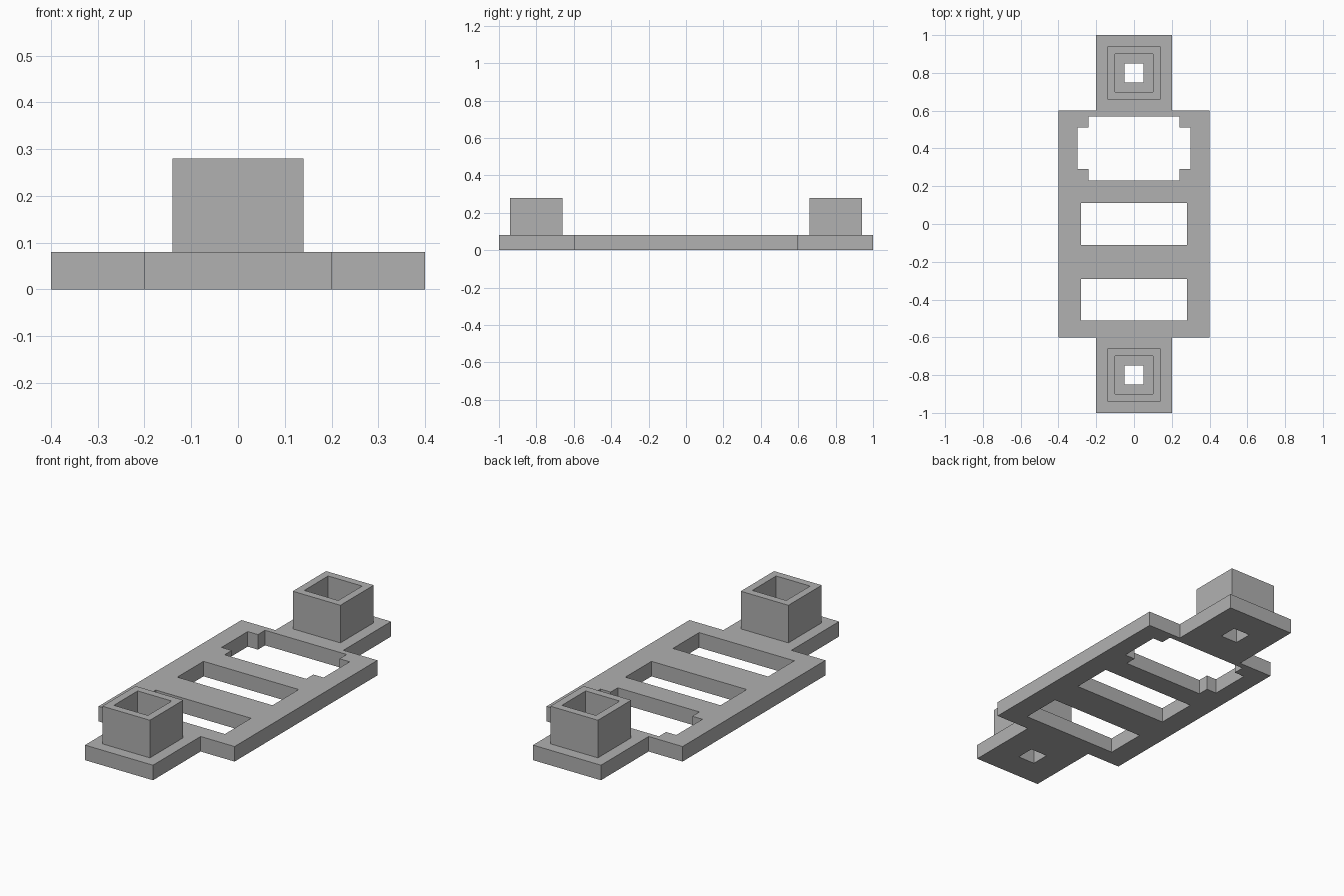
import bpy
import bmesh

cube = bpy.data.objects.get("Cube")
if cube:
    bpy.data.objects.remove(cube, do_unlink=True)

grey = bpy.data.materials.new("plain grey")
grey.use_nodes = True
colour = (0.44, 0.44, 0.44, 1)
grey.diffuse_color = colour
grey.node_tree.nodes["Principled BSDF"].inputs["Base Color"].default_value = colour

PLATE = 0.08   # plate thickness
TOP = 0.28     # socket rim height
SOCKET_Y = 0.8


def rect(half_x, y, half_y):
    return [(-half_x, y - half_y), (half_x, y - half_y),
            (half_x, y + half_y), (-half_x, y + half_y)]


def mirror_x(right_side):
    """Close a right-hand outline, listed from front to back, with its mirror."""
    return right_side + [(-x, y) for x, y in reversed(right_side)]


def extruded(name, loops, z0, z1):
    """Fill an outline with its holes and extrude it upwards."""
    bm = bmesh.new()
    for loop in loops:
        verts = [bm.verts.new((x, y, z0)) for x, y in loop]
        for a, b in zip(verts, verts[1:] + verts[:1]):
            bm.edges.new((a, b))
    bmesh.ops.triangle_fill(bm, edges=bm.edges[:], use_beauty=True, normal=(0, 0, 1))
    ext = bmesh.ops.extrude_face_region(bm, geom=bm.faces[:], use_keep_orig=True)
    moved = [g for g in ext["geom"] if isinstance(g, bmesh.types.BMVert)]
    bmesh.ops.translate(bm, verts=moved, vec=(0, 0, z1 - z0))
    bmesh.ops.recalc_face_normals(bm, faces=bm.faces[:])
    mesh = bpy.data.meshes.new(name)
    bm.to_mesh(mesh)
    bm.free()
    mesh.materials.append(grey)
    obj = bpy.data.objects.new(name, mesh)
    bpy.context.collection.objects.link(obj)
    return obj


# Base plate with end tabs, two slots, a notched window and two square holes
outline = mirror_x([(0.2, -1), (0.2, -0.6), (0.4, -0.6),
                    (0.4, 0.6), (0.2, 0.6), (0.2, 1)])
window = mirror_x([(0.24, 0.23), (0.24, 0.29), (0.3, 0.29),
                   (0.3, 0.51), (0.24, 0.51), (0.24, 0.57)])
slots = [rect(0.28, y, 0.11) for y in (0, -0.4)]
holes = [rect(0.05, y, 0.05) for y in (-SOCKET_Y, SOCKET_Y)]
extruded("base_plate", [outline, window] + slots + holes, 0, PLATE)

# Square sockets standing on the tabs
for name, y in (("front_socket", -SOCKET_Y), ("back_socket", SOCKET_Y)):
    extruded(name, [rect(0.14, y, 0.14), rect(0.1, y, 0.1)], PLATE, TOP)
